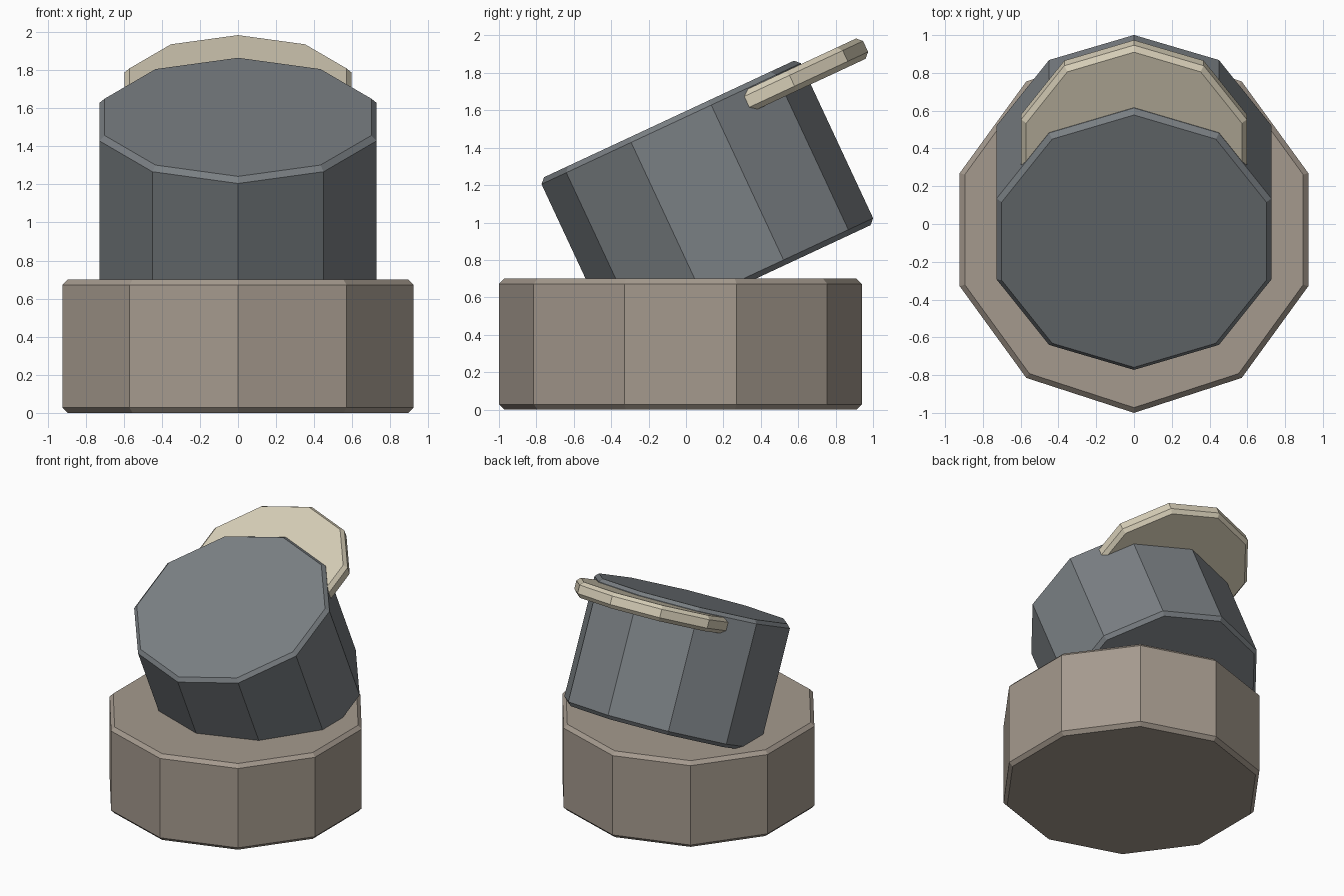
import bpy, bmesh, math

if "Cube" in bpy.data.objects:
    bpy.data.objects.remove(bpy.data.objects["Cube"])

SIDES = 10
TILT = math.radians(25)


def material(name, color):
    m = bpy.data.materials.new(name)
    m.diffuse_color = (*color, 1.0)
    m.use_nodes = True
    m.node_tree.nodes["Principled BSDF"].inputs["Base Color"].default_value = m.diffuse_color
    return m


def chamfered_prism(name, mat, radius, height, center, tilt=0.0, chamfer=0.028):
    """Ten-sided prism with chamfered rims and corners on the y axis."""
    h = height / 2
    profile = [(radius - chamfer, -h), (radius, -h + chamfer),
               (radius, h - chamfer), (radius - chamfer, h)]
    bm = bmesh.new()
    rings = []
    for r, z in profile:
        angles = [2 * math.pi * i / SIDES + math.pi / 2 for i in range(SIDES)]
        rings.append([bm.verts.new((r * math.cos(a), r * math.sin(a), z)) for a in angles])
    for lower, upper in zip(rings, rings[1:]):
        for i in range(SIDES):
            j = (i + 1) % SIDES
            bm.faces.new((lower[i], lower[j], upper[j], upper[i]))
    bm.faces.new(rings[0][::-1])
    bm.faces.new(rings[-1])
    mesh = bpy.data.meshes.new(name)
    bm.to_mesh(mesh)
    bm.free()
    mesh.materials.append(mat)
    obj = bpy.data.objects.new(name, mesh)
    obj.location = center
    obj.rotation_euler = (tilt, 0, 0)
    bpy.context.collection.objects.link(obj)
    return obj


brown = material("warm brown", (0.376, 0.323, 0.27))
grey = material("slate grey", (0.195, 0.214, 0.229))
cream = material("pale cream", (0.67, 0.61, 0.47))

# Wide upright base
chamfered_prism("base", brown, 0.97, 0.70, (0, -0.03, 0.35))

# Leaning barrel set into the base
chamfered_prism("barrel", grey, 0.765, 0.97, (0, 0.114, 1.114), TILT)

# Thin disc slotted into the back of the barrel
chamfered_prism("disc", cream, 0.628, 0.12, (0, 0.391, 1.676), TILT)
